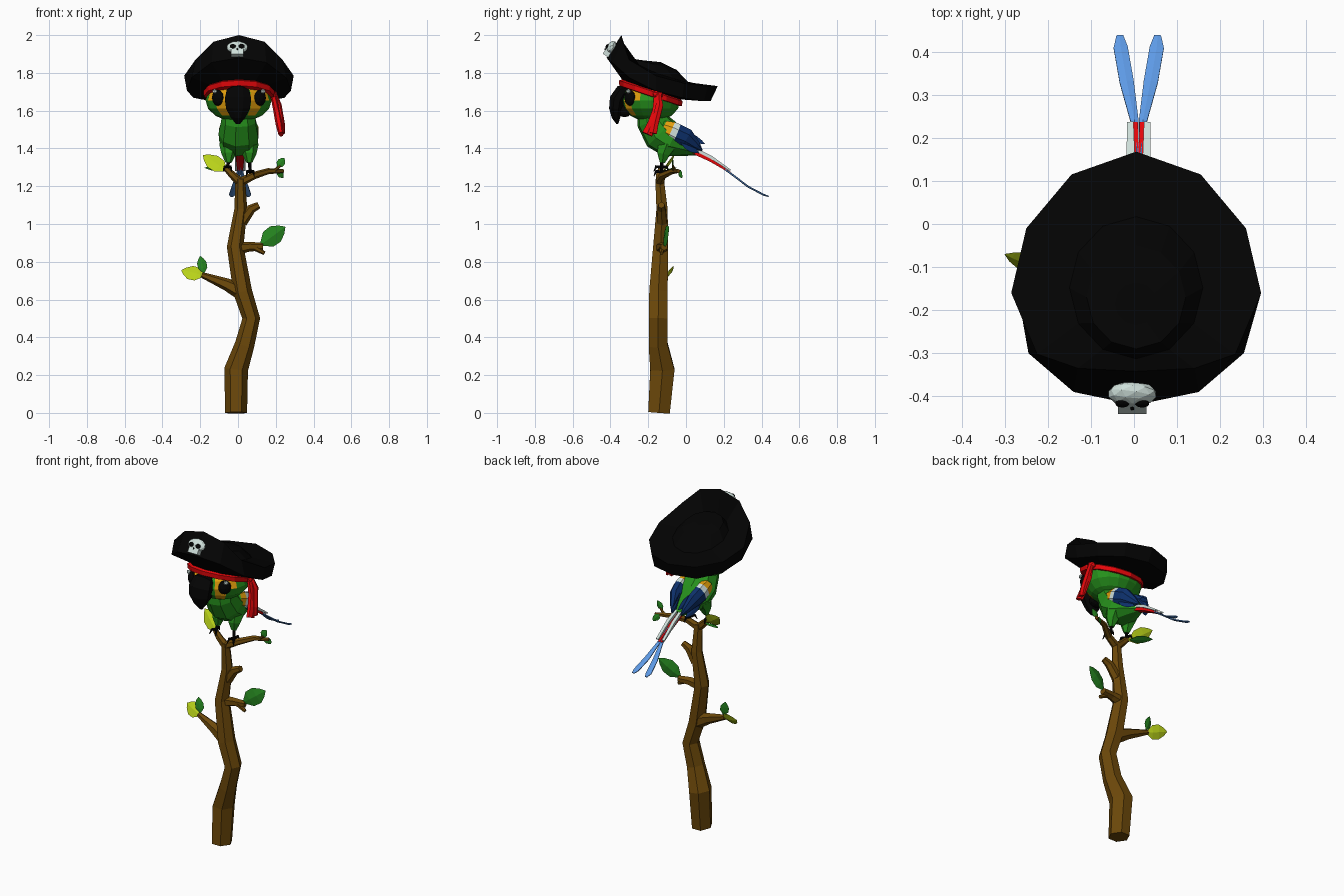
import bpy, bmesh, math
from mathutils import Vector, Matrix

cube = bpy.data.objects.get("Cube")
if cube:
    bpy.data.objects.remove(cube)


def material(name, r, g, b):
    m = bpy.data.materials.new(name)
    m.use_nodes = True
    m.diffuse_color = (r, g, b, 1)
    m.specular_intensity = 0
    m.roughness = 1
    bsdf = next(n for n in m.node_tree.nodes if n.type == 'BSDF_PRINCIPLED')
    bsdf.inputs["Base Color"].default_value = (r, g, b, 1)
    bsdf.inputs["Roughness"].default_value = 1
    bsdf.inputs["Specular IOR Level"].default_value = 0
    return m


BLACK = material("black", .001, .001, .001)
BROWN = material("bark brown", .15, .065, .003)
LEAF = material("leaf green", .02, .25, .015)
LIME = material("lime", .48, .64, .01)
GREEN = material("feather green", .02, .29, .012)
RED = material("red", .78, .002, .003)
ORANGE = material("orange yellow", .8, .36, .004)
SKY = material("sky blue", .11, .32, .78)
NAVY = material("navy", .004, .03, .15)
WHITE = material("bone white", .62, .74, .7)


def add_object(name, bm, mats):
    bmesh.ops.recalc_face_normals(bm, faces=bm.faces)
    me = bpy.data.meshes.new(name)
    bm.to_mesh(me)
    bm.free()
    for m in mats:
        me.materials.append(m)
    ob = bpy.data.objects.new(name, me)
    bpy.context.collection.objects.link(ob)
    return ob


def loft(name, rings, mats, bands=None):
    """Skin closed rings of points; bands gives a material index per strip."""
    bm = bmesh.new()
    rows = [[bm.verts.new(p) for p in ring] for ring in rings]
    n = len(rows[0])
    for k in range(len(rows) - 1):
        for i in range(n):
            j = (i + 1) % n
            f = bm.faces.new((rows[k][i], rows[k][j], rows[k + 1][j], rows[k + 1][i]))
            f.material_index = bands[k] if bands else 0
    bm.faces.new(rows[0])
    bm.faces.new(rows[-1]).material_index = bands[-1] if bands else 0
    return add_object(name, bm, mats)


def tube(name, path, mats, sides=6, ref=(0, 1, 0), bands=None):
    """Path points are (x, y, z, radius along ref, optional other radius)."""
    ref = Vector(ref)
    pts = [Vector(p[:3]) for p in path]
    rings = []
    for i, p in enumerate(path):
        t = (pts[min(i + 1, len(pts) - 1)] - pts[max(i - 1, 0)]).normalized()
        u = t.cross(ref).normalized()
        v = u.cross(t)
        rings.append([pts[i] + v * p[3] * math.cos(a) + u * p[-1] * math.sin(a)
                      for a in (math.tau * (s + .5) / sides for s in range(sides))])
    return loft(name, rings, mats, bands)


def leaf(name, base, tip, width, mat, normal=(.2, -1, .3)):
    """Thin closed blade, slightly raised along its midrib."""
    base, tip = Vector(base), Vector(tip)
    d = tip - base
    side = d.cross(Vector(normal)).normalized()
    out = side.cross(d).normalized()
    rings = []
    for t, w in ((0, .1), (.3, .9), (.6, .95), (.85, .5), (1, .03)):
        c = base + d * t
        s, o = side * w * width / 2, out * w * width * .09
        rings.append([c + s, c + o, c - s, c - o])
    return loft(name, rings, [mat])


def ball(name, loc, size, mat, rot=Matrix(), detail=2):
    bm = bmesh.new()
    m = Matrix.Translation(loc) @ rot @ Matrix.Diagonal((*size, 1))
    bmesh.ops.create_icosphere(bm, subdivisions=detail, radius=1, matrix=m)
    return add_object(name, bm, [mat])


def ellipse(cy, rx, ry, z, slope, n=12):
    """Tilted horizontal ring that starts at the front."""
    return [(.005 + rx * math.sin(a), cy - ry * math.cos(a), z + slope * ry * math.cos(a))
            for a in (math.tau * i / n for i in range(n))]


# Trunk and branches
tube("trunk", [(-.01, -.143, 0, .066, .058), (-.01, -.125, .23, .074, .063), (.035, -.147, .36, .058, .052),
               (.07, -.147, .5, .056, .047), (.025, -.146, .64, .056, .05), (-.015, -.134, .88, .046, .044),
               (.015, -.127, 1.08, .034), (.012, -.14, 1.24, .026)], [BROWN])
tube("left_perch", [(.01, -.14, 1.22, .024), (.08, -.125, 1.255, .02),
                    (.16, -.07, 1.28, .016), (.24, -.04, 1.28, .01)], [BROWN])
tube("right_perch", [(.012, -.14, 1.22, .024), (-.03, -.14, 1.26, .02), (-.07, -.13, 1.3, .014)], [BROWN])
tube("upper_stub", [(.02, -.127, 1.01, .03), (.07, -.13, 1.08, .025), (.11, -.13, 1.1, .018)], [BROWN])
tube("middle_branch", [(-.01, -.13, .87, .035), (.06, -.125, .88, .026), (.13, -.115, .88, .02)], [BROWN])
tube("middle_twig", [(.08, -.125, .88, .018), (.14, -.13, .845, .01)], [BROWN])
tube("lower_branch", [(.02, -.14, .64, .045), (-.06, -.13, .68, .033), (-.19, -.11, .73, .015)], [BROWN])
tube("top_twig", [(.19, -.06, 1.28, .01), (.225, -.07, 1.31, .006)], [BROWN])

# Leaves
leaf("middle_leaf", (.12, -.12, .89), (.25, -.09, .985), .105, LEAF, (.4, -.8, .2))
leaf("lower_lime_leaf", (-.18, -.11, .725), (-.3, -.07, .755), .09, LIME, (-.2, -.9, .6))
leaf("lower_green_leaf", (-.18, -.11, .74), (-.2, -.1, .83), .055, LEAF)
leaf("upper_lime_leaf", (-.06, -.12, 1.28), (-.185, -.06, 1.365), .09, LIME)
leaf("upper_green_leaf", (-.06, -.11, 1.28), (-.18, -.05, 1.3), .06, LEAF, (0, -.3, 1))
leaf("twig_leaf", (.21, -.07, 1.3), (.245, -.07, 1.35), .045, LEAF)
leaf("end_leaf", (.21, -.04, 1.285), (.24, -.02, 1.245), .04, LEAF)

# Body
tube("body", [(.005, -.185, 1.6, .09, .075), (.005, -.178, 1.545, .094, .085), (.005, -.135, 1.48, .108, .1),
              (.005, -.075, 1.44, .105, .094), (.005, .0, 1.41, .065, .055), (.005, .06, 1.38, .025, .02)],
     [GREEN], 9, (1, 0, 0))

# Head with a coloured patch around each eye, narrower on the cheek
bm = bmesh.new()
bmesh.ops.create_uvsphere(bm, u_segments=16, v_segments=8, radius=1)
for f in bm.faces:
    c = f.calc_center_median()
    angle = math.degrees(math.atan2(abs(c.x), -c.y))
    f.material_index = int(20 < angle < (70 if c.z > 0 else 47) and -.75 < c.z < .8)
bm.transform(Matrix.Translation((.003, -.185, 1.655)) @ Matrix.Diagonal((.175, .155, .115, 1)))
add_object("head", bm, [GREEN, ORANGE])

# Hooked beak
tube("beak", [(0, -.3, 1.71, .04, .03), (0, -.34, 1.7, .064, .04), (0, -.365, 1.66, .075, .043),
              (0, -.372, 1.61, .068, .038), (0, -.37, 1.565, .042, .025), (0, -.363, 1.53, .012, .006)],
     [BLACK], 8, (1, 0, 0))
ball("lower_beak", (0, -.325, 1.6), (.045, .04, .035), BLACK)

# Sides: eyes, wings, legs, tail feathers
for side, word in ((1, "left"), (-1, "right")):
    def px(x):
        return .005 + side * x

    def tx(x):
        return .011 + side * x
    turn = Matrix.Rotation(side * math.radians(42), 4, 'Z')
    ball(word + "_eye", (px(.112), -.297, 1.668), (.037, .022, .043), BLACK, turn)
    ball(word + "_eye_glint", (px(.128), -.305, 1.702), (.016, .012, .013), WHITE, turn, 1)
    tube(word + "_wing", [(px(.058), -.145, 1.525, .014, .02), (px(.067), -.118, 1.508, .034, .044),
                          (px(.068), -.078, 1.492, .039, .055), (px(.068), -.05, 1.479, .04, .057),
                          (px(.06), .0, 1.459, .037, .052), (px(.04), .055, 1.414, .02, .026),
                          (px(.03), .085, 1.39, .004)],
         [GREEN, ORANGE, WHITE, NAVY], 8, (1, 0, 0), [0, 1, 2, 3, 3, 3])
    for i in range(3):
        leaf(f"{word}_wing_feather_{i + 1}", (px(.085 - i * .02), -.03, 1.435 + i * .025),
             (px(.05 - i * .015), .07 + i * .015, 1.375 + i * .025), .045, NAVY, (side, .2, .5))
    tube(word + "_thigh", [(px(.05), -.1, 1.42, .055), (px(.055), -.12, 1.37, .038),
                           (px(.055), -.125, 1.325, .016)], [GREEN])
    foot = 1.275 if side > 0 else 1.3
    tube(word + "_leg", [(px(.055), -.125, 1.34, .01), (px(.06), -.13, foot, .009)], [BLACK], 5)
    for dx, dy in ((-.022, -.04), (.022, -.04), (.008, .04)):
        tube(word + "_toe", [(px(.06), -.13, foot, .009), (px(.06 + dx * .7), -.13 + dy * .7, foot + .004, .008),
                             (px(.06 + dx), -.13 + dy, foot - .022, .002)], [BLACK], 5, (1, 0, 0))
    tube(word + "_red_tail_feather", [(tx(.01), .03, 1.385, .014), (tx(.01), .13, 1.338, .015, .012),
                                      (tx(.008), .235, 1.272, .008, .005)], [RED], 4, (1, 0, 0))
    tube(word + "_white_tail_feather", [(tx(.014), .03, 1.405, .012), (tx(.018), .13, 1.355, .014, .012),
                                        (tx(.02), .235, 1.284, .011, .006)], [WHITE], 4, (1, 0, 0))
    tube(word + "_long_tail_feather", [(tx(.004), .15, 1.33, .005), (tx(.01), .24, 1.265, .011, .005),
                                       (tx(.028), .33, 1.197, .019, .005), (tx(.042), .41, 1.155, .019, .005),
                                       (tx(.044), .438, 1.146, .009, .003)], [SKY], 6, (1, 0, 0))

# Headscarf band with knot and hanging ends on the left
loft("scarf_band", [ellipse(-.187, r, r - .02, z, .33) for r, z in
                    ((.165, 1.675), (.186, 1.678), (.188, 1.705), (.165, 1.72))], [RED])
ball("scarf_knot", (.185, -.15, 1.685), (.025, .03, .025), RED, detail=1)
tube("scarf_front_end", [(.185, -.155, 1.69, .015, .015), (.205, -.155, 1.6, .026, .018),
                         (.218, -.18, 1.53, .027, .019), (.228, -.205, 1.475, .032, .014)], [RED], 6)
tube("scarf_back_end", [(.19, -.145, 1.69, .012, .015), (.215, -.14, 1.63, .022, .016),
                        (.232, -.165, 1.53, .022, .016), (.24, -.175, 1.48, .024, .01)], [RED], 6)

# Hat: half outlines of the brim edge run from front to back and are mirrored
LOW = [(0, -.42, 1.88), (.145, -.39, 1.855), (.25, -.3, 1.775), (.275, -.16, 1.705),
       (.24, -.02, 1.668), (.145, .095, 1.65), (0, .13, 1.65)]
HIGH = [(0, -.342, 2.0), (.135, -.335, 1.965), (.23, -.302, 1.87), (.29, -.16, 1.785),
        (.255, -.01, 1.745), (.15, .115, 1.73), (0, .168, 1.73)]


def mirrored(half):
    return [(.005 + x, y, z) for x, y, z in half] + [(.005 - x, y, z) for x, y, z in half[-2:0:-1]]


loft("hat", [ellipse(-.183, .17, .152, 1.71, .33), mirrored(LOW), mirrored(HIGH),
             ellipse(-.148, .155, .165, 1.795, .3), ellipse(-.17, .115, .12, 1.846, .25),
             ellipse(-.185, .05, .05, 1.862, .1)], [BLACK])

# Skull badge on the turned-up brim
tilt = Matrix.Rotation(math.radians(-32), 4, 'X')
badge = Matrix.Translation((-.004, -.399, 1.928)) @ tilt
ball("skull", badge @ Vector((0, 0, .008)), (.058, .026, .037), WHITE, tilt)
bm = bmesh.new()
bmesh.ops.create_cube(bm, size=1, matrix=badge @ Matrix.Translation((0, -.004, -.028)) @ Matrix.Diagonal((.066, .034, .034, 1)))
add_object("skull_jaw", bm, [WHITE])
for s in (-1, 1):
    ball("skull_socket", badge @ Vector((s * .023, -.022, .002)), (.017, .008, .013), BLACK, tilt)
ball("skull_nose", badge @ Vector((0, -.024, -.017)), (.005, .004, .006), BLACK, tilt, 1)
